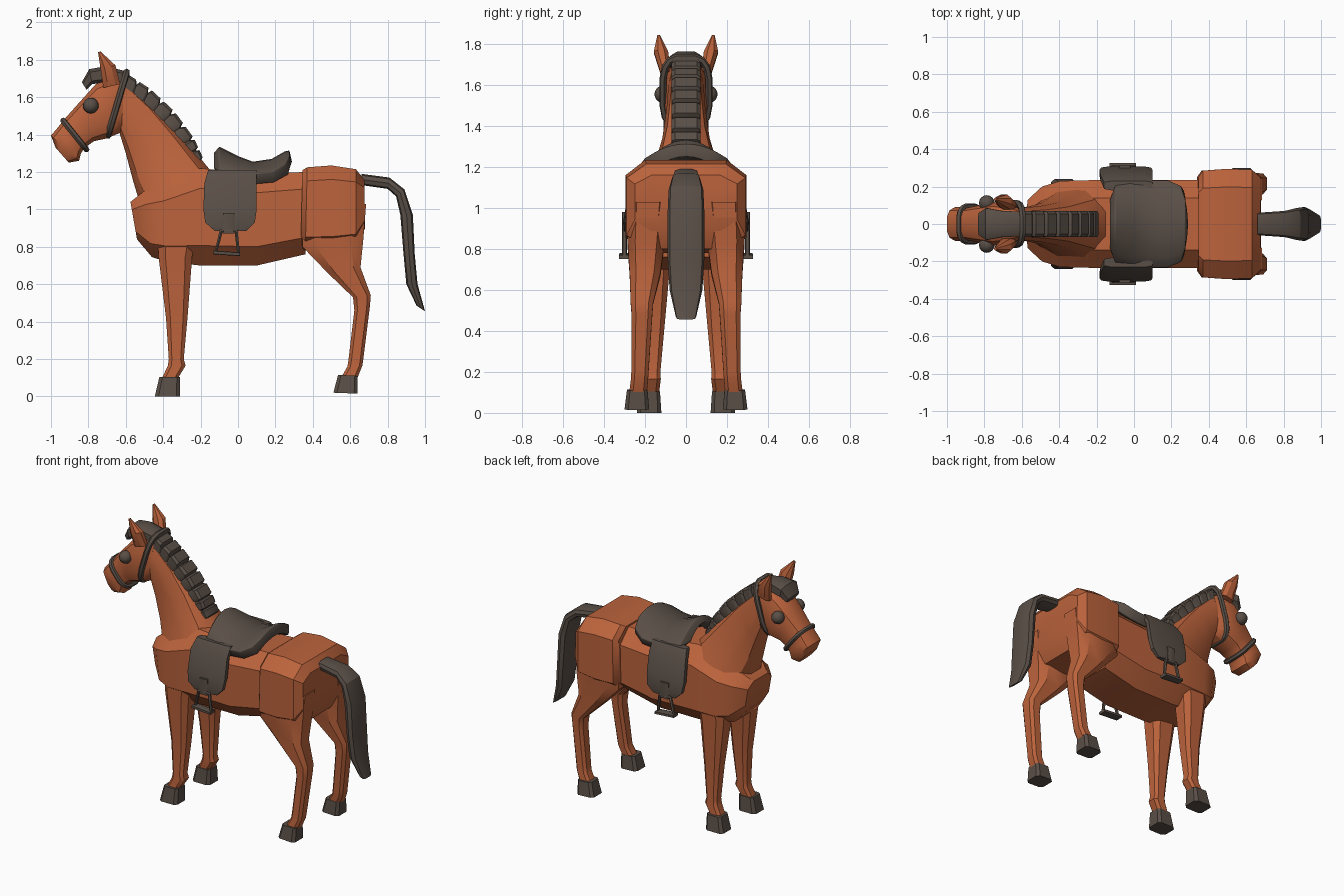
import bpy, bmesh, math
from mathutils import Vector

cube = bpy.data.objects.get("Cube")
if cube:
    bpy.data.objects.remove(cube, do_unlink=True)


def material(name, rgb):
    m = bpy.data.materials.new(name)
    m.use_nodes = True
    color = (*rgb, 1)
    m.diffuse_color = color
    bsdf = next(n for n in m.node_tree.nodes if n.type == 'BSDF_PRINCIPLED')
    bsdf.inputs["Base Color"].default_value = color
    return m


COAT = material("chestnut_coat", (.5, .125, .045))
DARK = material("dark_leather", (.1, .077, .062))


def finish(name, mesh, mat, angle=32):
    mesh.materials.clear()
    mesh.materials.append(mat)
    mesh.polygons.foreach_set("use_smooth", [True] * len(mesh.polygons))
    mesh.set_sharp_from_angle(angle=math.radians(angle))
    obj = bpy.data.objects.new(name, mesh)
    bpy.context.collection.objects.link(obj)
    return obj


def from_bmesh(name, bm, mat, angle=32):
    bmesh.ops.recalc_face_normals(bm, faces=bm.faces)
    mesh = bpy.data.meshes.new(name)
    bm.to_mesh(mesh)
    bm.free()
    return finish(name, mesh, mat, angle)


def section(n, e):
    """Unit superellipse, squarer for a smaller exponent."""
    raw = []
    for i in range(n):
        t = (i + .5) * math.tau / n
        c, s = math.cos(t), math.sin(t)
        raw.append((math.copysign(abs(c) ** e, c), math.copysign(abs(s) ** e, s)))
    top = max(p[0] for p in raw)
    side = max(p[1] for p in raw)
    return [(a / top, b / side) for a, b in raw]


def loft(name, rows, mat, n=8, e=.6, side=1, angle=32):
    """Rows: two opposite edge points (x, z, x, z), half width, optional y centre."""
    bm = bmesh.new()
    rings = []
    for x1, z1, x2, z2, w, *y in rows:
        yc = y[0] * side if y else 0
        a, b = Vector((x1, yc, z1)), Vector((x2, yc, z2))
        mid, half = (a + b) / 2, (b - a) / 2
        rings.append([bm.verts.new(mid + half * u + Vector((0, w * v, 0)))
                      for u, v in section(n, e)])
    for r, s in zip(rings, rings[1:]):
        for i in range(n):
            j = (i + 1) % n
            bm.faces.new((r[i], r[j], s[j], s[i]))
    bm.faces.new(rings[0])
    bm.faces.new(rings[-1])
    return from_bmesh(name, bm, mat, angle)


def tube(name, points, radius, mat):
    """Closed round strap through the points."""
    curve = bpy.data.curves.new(name, 'CURVE')
    curve.dimensions = '3D'
    curve.bevel_depth = radius
    curve.bevel_resolution = 1
    spline = curve.splines.new('POLY')
    spline.points.add(len(points) - 1)
    for p, co in zip(spline.points, points):
        p.co = (*co, 1)
    spline.use_cyclic_u = True
    tmp = bpy.data.objects.new(name, curve)
    mesh = bpy.data.meshes.new_from_object(tmp)
    bpy.data.objects.remove(tmp)
    return finish(name, mesh, mat, 50)


def strap(name, x1, z1, x2, z2, w, radius):
    a, b = Vector((x1, 0, z1)), Vector((x2, 0, z2))
    mid, half = (a + b) / 2, (b - a) / 2
    tube(name, [mid + half * u + Vector((0, w * v, 0)) for u, v in section(16, .6)],
         radius, DARK)


# Torso
loft("barrel", [(-.54, .84, -.575, 1.04, .13), (-.46, .745, -.5, 1.1, .2),
                (-.38, .72, -.4, 1.13, .23), (-.2, .7, -.2, 1.22, .235),
                (.1, .7, .1, 1.19, .235), (.36, .76, .36, 1.2, .235)], COAT)
loft("hindquarters", [(.335, .8, .345, 1.21, .25), (.36, .78, .37, 1.225, .285),
                      (.5, .78, .5, 1.235, .295), (.63, .8, .63, 1.215, .29),
                      (.68, .9, .675, 1.16, .25)], COAT, e=.45)

# Neck and head
loft("neck", [(-.64, 1.43, -.6, 1.69, .085), (-.6, 1.3, -.46, 1.57, .095),
              (-.56, 1.15, -.33, 1.43, .115), (-.53, 1.05, -.19, 1.26, .16),
              (-.5, .98, -.1, 1.15, .2)], COAT, n=12, e=.75)
loft("head", [(-.6, 1.7, -.61, 1.44, .08), (-.67, 1.71, -.63, 1.41, .1),
              (-.76, 1.67, -.7, 1.38, .115), (-.85, 1.57, -.77, 1.365, .1),
              (-.93, 1.48, -.82, 1.33, .085), (-.97, 1.43, -.84, 1.3, .09),
              (-1, 1.395, -.85, 1.26, .09), (-.975, 1.33, -.905, 1.25, .07)],
     COAT, n=12, e=.65)

# Tail
loft("tail", [(.66, 1.13, .66, 1.19, .06), (.8, 1.11, .81, 1.17, .07),
              (.845, 1.07, .89, 1.107, .085), (.868, .97, .935, .97, .09),
              (.885, .76, .945, .76, .09), (.9, .6, .96, .6, .08),
              (.955, .485, 1, .455, .05)], DARK, n=10)

# Mane blocks between an inner and an outer arc
outer = [Vector(p) for p in ((-.6, 1.73), (-.47, 1.645), (-.34, 1.525), (-.235, 1.38), (-.185, 1.27))]
inner = [Vector(p) for p in ((-.62, 1.63), (-.52, 1.54), (-.43, 1.44), (-.33, 1.33), (-.25, 1.22))]


def along(path, t):
    t = max(0, min(t, 1)) * (len(path) - 1)
    i = min(int(t), len(path) - 2)
    return path[i].lerp(path[i + 1], t - i)


BLOCKS = 8
for k in range(BLOCKS):
    rows = []
    for f, shrink in ((0, .8), (.15, 1), (.85, 1), (1, .8)):
        a, b = along(inner, (k + f) / BLOCKS), along(outer, (k + f) / BLOCKS)
        rows.append((*a, *a.lerp(b, shrink), .07 * (shrink + 1) / 2))
    loft(f"mane_block_{k + 1}", rows, DARK, e=.3)
loft("forelock", [(-.58, 1.66, -.58, 1.735, .065), (-.7, 1.68, -.71, 1.765, .07),
                  (-.78, 1.67, -.795, 1.75, .085), (-.81, 1.64, -.835, 1.68, .06)], DARK)

# Bridle
strap("cheek_strap", -.595, 1.735, -.695, 1.395, .112, .018)
strap("noseband", -.935, 1.475, -.81, 1.32, .094, .016)

# Saddle seat: arched strips with thickness
bm = bmesh.new()
grid = []
for x, z, w, drop in ((-.13, 1.3, .13, .08), (-.1, 1.335, .21, .13), (0, 1.285, .235, .09),
                      (.08, 1.255, .235, .065), (.18, 1.27, .235, .07),
                      (.25, 1.31, .205, .07), (.275, 1.315, .13, .03)):
    grid.append([bm.verts.new((x, w * s / 4, z - drop * (s / 4) ** 2)) for s in range(-4, 5)])
for r, s in zip(grid, grid[1:]):
    for i in range(len(r) - 1):
        bm.faces.new((r[i], s[i], s[i + 1], r[i + 1]))
seat = from_bmesh("saddle_seat", bm, DARK, 50)
if seat.data.polygons[0].normal.z < 0:
    seat.data.flip_normals()
thick = seat.modifiers.new("thickness", 'SOLIDIFY')
thick.thickness = .065
thick.offset = -1
soft = seat.modifiers.new("rounded_rim", 'BEVEL')
soft.width = .015
soft.segments = 2
soft.angle_limit = math.radians(50)

# Paired parts
for s, tag in ((1, "left"), (-1, "right")):
    loft(f"{tag}_hind_leg", [(.35, 1, .685, 1.03, .095, .185), (.345, .8, .67, .84, .09, .195),
                             (.48, .66, .655, .69, .075, .2), (.615, .53, .71, .54, .055, .215),
                             (.622, .46, .705, .48, .05, .215), (.59, .19, .67, .2, .042, .225),
                             (.585, .16, .665, .165, .042, .227), (.545, .09, .635, .09, .043, .235)],
         COAT, side=s)
    loft(f"{tag}_hind_hoof", [(.535, .115, .64, .11, .05, .238), (.51, .02, .64, .015, .06, .24)],
         DARK, e=.4, side=s)
    loft(f"{tag}_front_leg", [(-.43, .86, -.22, .86, .09, .14), (-.425, .75, -.245, .75, .075, .15),
                              (-.385, .42, -.27, .42, .05, .155), (-.37, .2, -.29, .2, .04, .165),
                              (-.375, .165, -.28, .165, .042, .165), (-.41, .09, -.32, .1, .04, .172)],
         COAT, side=s)
    loft(f"{tag}_front_hoof", [(-.42, .105, -.31, .105, .05, .177), (-.445, 0, -.31, 0, .06, .18)],
         DARK, e=.4, side=s)
    loft(f"{tag}_ear", [(-.72, 1.65, -.63, 1.67, .025, .1), (-.735, 1.75, -.655, 1.77, .035, .122),
                        (-.748, 1.84, -.735, 1.845, .007, .133)], COAT, e=.9, side=s)
    bm = bmesh.new()
    bmesh.ops.create_uvsphere(bm, u_segments=16, v_segments=10, radius=.042)
    bmesh.ops.translate(bm, verts=bm.verts, vec=(-.787, .112 * s, 1.555))
    from_bmesh(f"{tag}_eye", bm, DARK, 60)
    # Saddle flap, stirrup leather, frame and tread
    loft(f"{tag}_saddle_flap", [(-.16, 1.21, .1, 1.21, .025, .205), (-.18, 1.14, .1, 1.14, .02, .25),
                                (-.185, 1, .1, 1, .02, .275), (-.175, .93, .09, .93, .02, .288),
                                (-.125, .885, .045, .885, .015, .288)], DARK, e=.4, side=s)
    loft(f"{tag}_stirrup_leather", [(-.08, .98, -.02, .98, .012, .3), (-.08, .87, -.02, .87, .012, .3)],
         DARK, e=.3, side=s)
    tube(f"{tag}_stirrup", [(x, .3 * s, z) for x, z in
                            ((-.09, .885), (-.01, .885), (.003, .765), (-.12, .765))], .013, DARK)
    loft(f"{tag}_stirrup_tread", [(-.13, .76, -.13, .78, .027, .3), (.012, .75, .012, .77, .027, .3)],
         DARK, e=.3, side=s)
